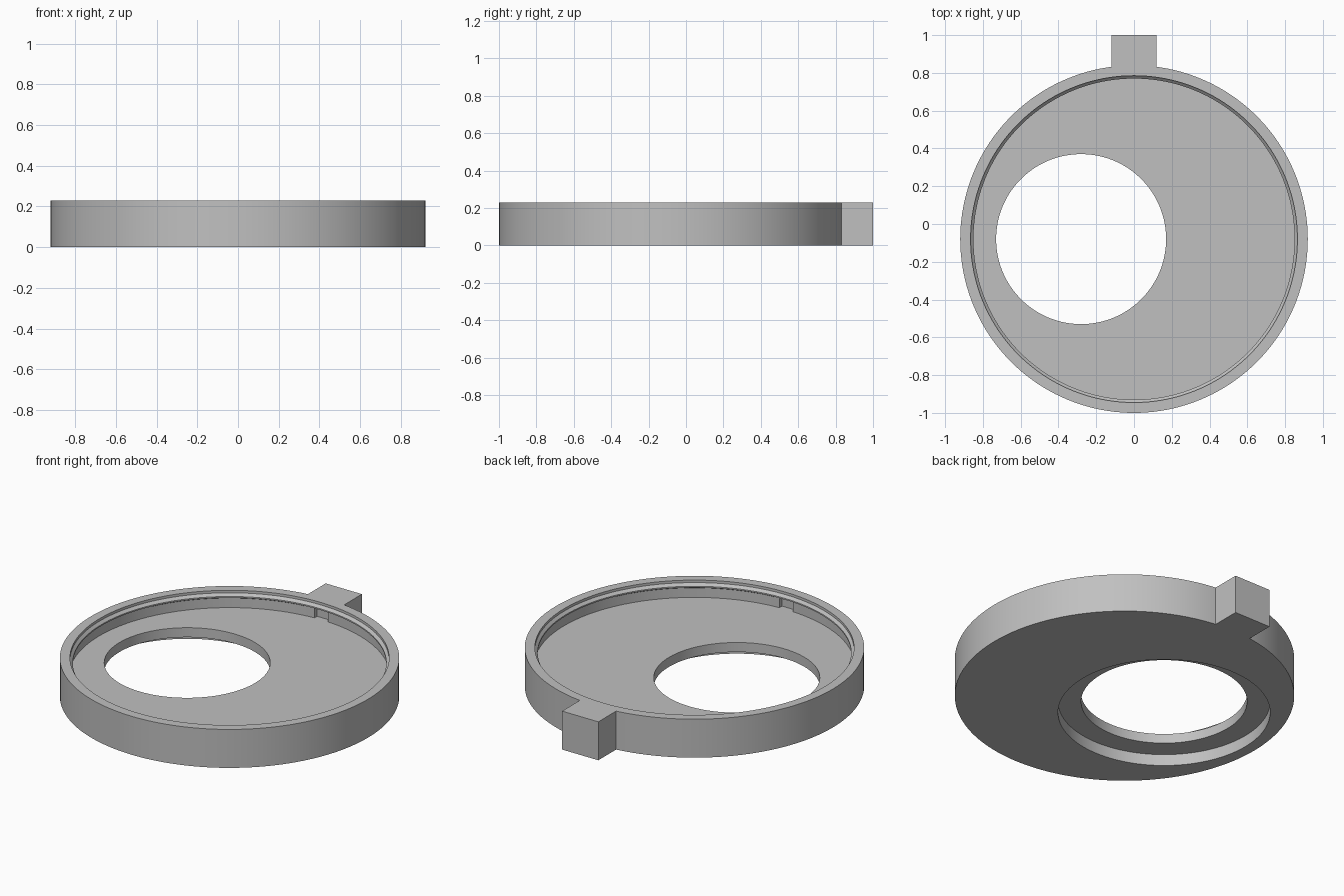
import bpy, bmesh, math

if "Cube" in bpy.data.objects:
    bpy.data.objects.remove(bpy.data.objects["Cube"])

CY = -0.08          # centre of the round body
HEIGHT = 0.23
FLOOR = 0.125
SEG = 160

grey = bpy.data.materials.new("plain grey")
grey.diffuse_color = (0.53, 0.53, 0.53, 1)
grey.use_nodes = True
grey.node_tree.nodes["Principled BSDF"].inputs["Base Color"].default_value = grey.diffuse_color


def make_object(name, bm):
    bmesh.ops.recalc_face_normals(bm, faces=bm.faces)
    mesh = bpy.data.meshes.new(name)
    bm.to_mesh(mesh)
    bm.free()
    mesh.materials.append(grey)
    obj = bpy.data.objects.new(name, mesh)
    bpy.context.collection.objects.link(obj)
    return obj


def lathe(name, profile, cx, cy):
    """Closed solid turned from (radius, z) points, capped at both ends."""
    bm = bmesh.new()
    rings = [[bm.verts.new((cx + r * math.cos(2 * math.pi * i / SEG),
                            cy + r * math.sin(2 * math.pi * i / SEG), z))
              for i in range(SEG)] for r, z in profile]
    for a, b in zip(rings, rings[1:]):
        for i in range(SEG):
            j = (i + 1) % SEG
            bm.faces.new((a[i], a[j], b[j], b[i]))
    bm.faces.new(rings[0])
    bm.faces.new(rings[-1])
    return make_object(name, bm)


def box(name, lo, hi):
    bm = bmesh.new()
    bmesh.ops.create_cube(bm, size=1)
    for v in bm.verts:
        v.co = [(a + b) / 2 + c * (b - a) for a, b, c in zip(lo, hi, v.co)]
    return make_object(name, bm)


def combine(target, other, operation):
    mod = target.modifiers.new("bool", 'BOOLEAN')
    mod.operation = operation
    mod.solver = 'EXACT'
    mod.object = other
    bpy.context.view_layer.objects.active = target
    bpy.ops.object.modifier_apply(modifier=mod.name)
    bpy.data.objects.remove(other, do_unlink=True)


# Shallow cup: outer wall, rim, snap lip with undercut, floor
body = lathe("round_cover", [
    (0.92, 0), (0.92, HEIGHT), (0.865, HEIGHT), (0.865, 0.215), (0.85, 0.2),
    (0.85, 0.192), (0.868, 0.182), (0.868, FLOOR)], 0, CY)

# Square tab at the back
combine(body, box("tab", (-0.12, 0.822, 0), (0.12, 1.0, HEIGHT)), 'UNION')

# Off-centre opening with a wider recess underneath
combine(body, lathe("opening", [
    (0.575, -0.1), (0.575, 0.068), (0.45, 0.068), (0.45, 0.3)], -0.28, CY), 'DIFFERENCE')

# Small notches in the inner wall, back and front
for side in (1, -1):
    ys = sorted((CY + side * 0.80, CY + side * 0.892))
    combine(body, box("notch", (-0.045, ys[0], FLOOR), (0.045, ys[1], 0.184)), 'DIFFERENCE')

bpy.ops.object.select_all(action='DESELECT')
body.select_set(True)
bpy.context.view_layer.objects.active = body
bpy.ops.object.shade_smooth_by_angle(angle=math.radians(25))
